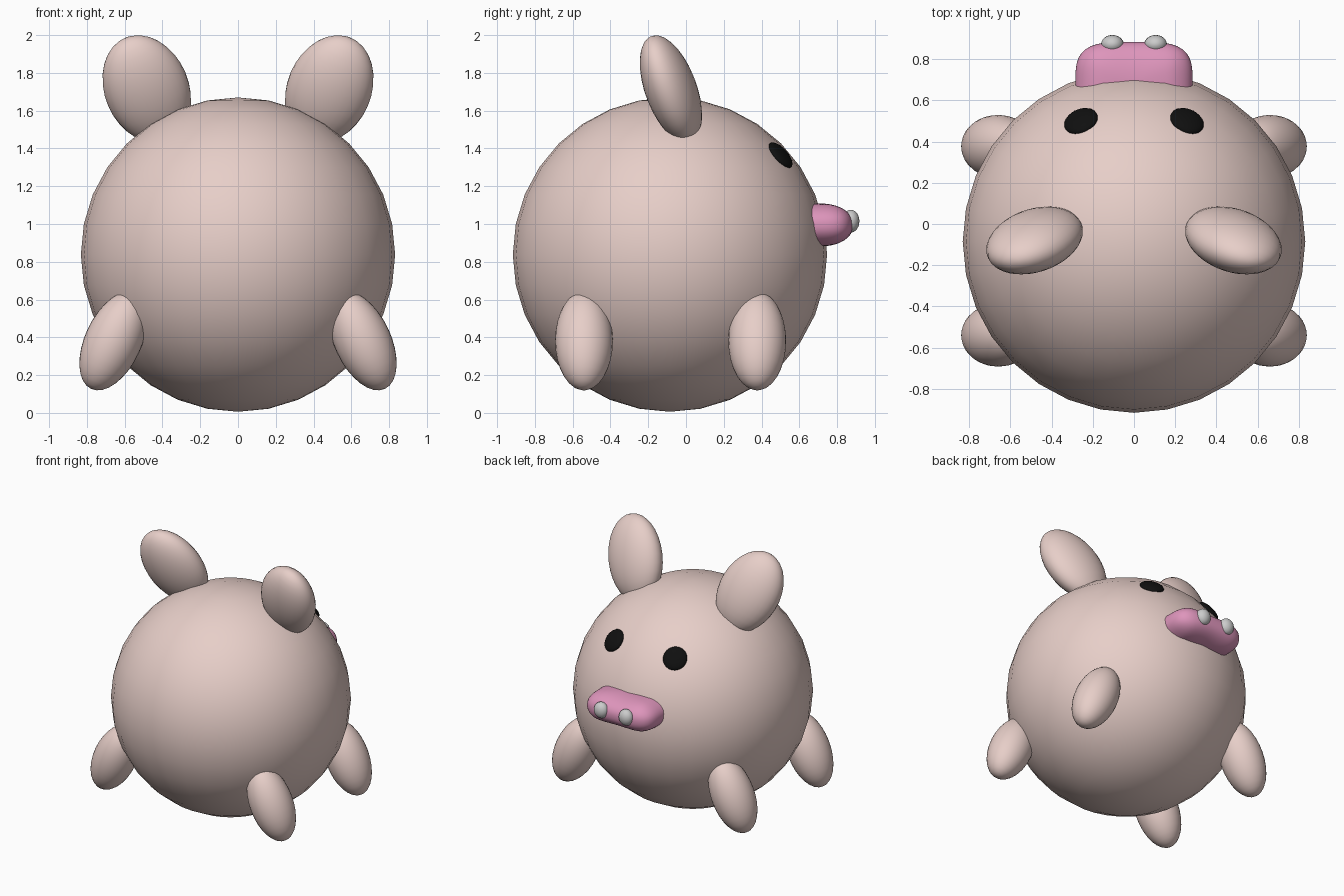
import bpy
from mathutils import Vector, Matrix

if "Cube" in bpy.data.objects:
    bpy.data.objects.remove(bpy.data.objects["Cube"])


def material(name, rgb):
    m = bpy.data.materials.new(name)
    m.diffuse_color = (*rgb, 1)
    m.use_nodes = True
    m.node_tree.nodes["Principled BSDF"].inputs["Base Color"].default_value = m.diffuse_color
    return m


SKIN = material("skin", (0.80, 0.62, 0.58))
PINK = material("snout_pink", (0.73, 0.30, 0.50))
BLACK = material("black", (0.005, 0.005, 0.005))


def ellipsoid(name, center, radii, mat=None, long=(0, 0, 1), thin=(0, 1, 0), seg=32, rings=16):
    """Ellipsoid whose local z follows 'long' and local y follows 'thin'."""
    z = Vector(long).normalized()
    y = Vector(thin)
    y = (y - z * y.dot(z)).normalized()
    x = y.cross(z)
    bpy.ops.mesh.primitive_uv_sphere_add(segments=seg, ring_count=rings, radius=1)
    ob = bpy.context.object
    ob.name = name
    rot = Matrix((x, y, z)).transposed().to_4x4()
    ob.data.transform(rot @ Matrix.Diagonal((*radii, 1)))
    ob.location = center
    if mat:
        ob.data.materials.append(mat)
    bpy.ops.object.shade_smooth()
    return ob


# Body
BODY = Vector((0, -0.085, 0.838))
ellipsoid("body", BODY, (0.832, 0.832, 0.832), SKIN)

for side, s in (("left", -1), ("right", 1)):
    # Ears lean outwards and towards -y
    ellipsoid(f"ear_{side}", (s * 0.483, -0.08, 1.714), (0.223, 0.134, 0.31), SKIN,
              long=(s * 0.425, -0.398, 1), thin=(s * 0.17, 1, 0.33))
    # Legs splay outwards
    for end, y in (("back", 0.377), ("front", -0.54)):
        ellipsoid(f"leg_{end}_{side}", (s * 0.66, y, 0.381), (0.15, 0.153, 0.28), SKIN,
                  long=(-s * 0.42, 0, 0.907))
    # Eyes: flattened buttons lying on the body surface
    n = Vector((s * 0.26, 0.59, 0.53)).normalized()
    ellipsoid(f"eye_{side}", BODY + n * 0.827, (0.085, 0.085, 0.03), BLACK, long=n, thin=(1, 0, 0))
    # Nostrils
    ellipsoid(f"nostril_{side}", (s * 0.105, 0.873, 1.015), (0.055, 0.045, 0.06), seg=24, rings=12)

# Snout: sphere squared off in plan, slightly pinched in the middle
snout = ellipsoid("snout", (0, 0.67, 0.995), (1, 1, 1), PINK, seg=64, rings=32)
for v in snout.data.vertices:
    x, y, z = v.co
    plan = (abs(x) ** 3.7 + abs(y) ** 3.7) ** (2.3 / 3.7)
    p = v.co / (plan + abs(z) ** 2.3) ** (1 / 2.3)
    pinch = 0.87 + 0.13 * min(1, (p.x / 0.65) ** 2)
    v.co = (p.x * 0.285, p.y * 0.215, p.z * 0.131 * pinch)
